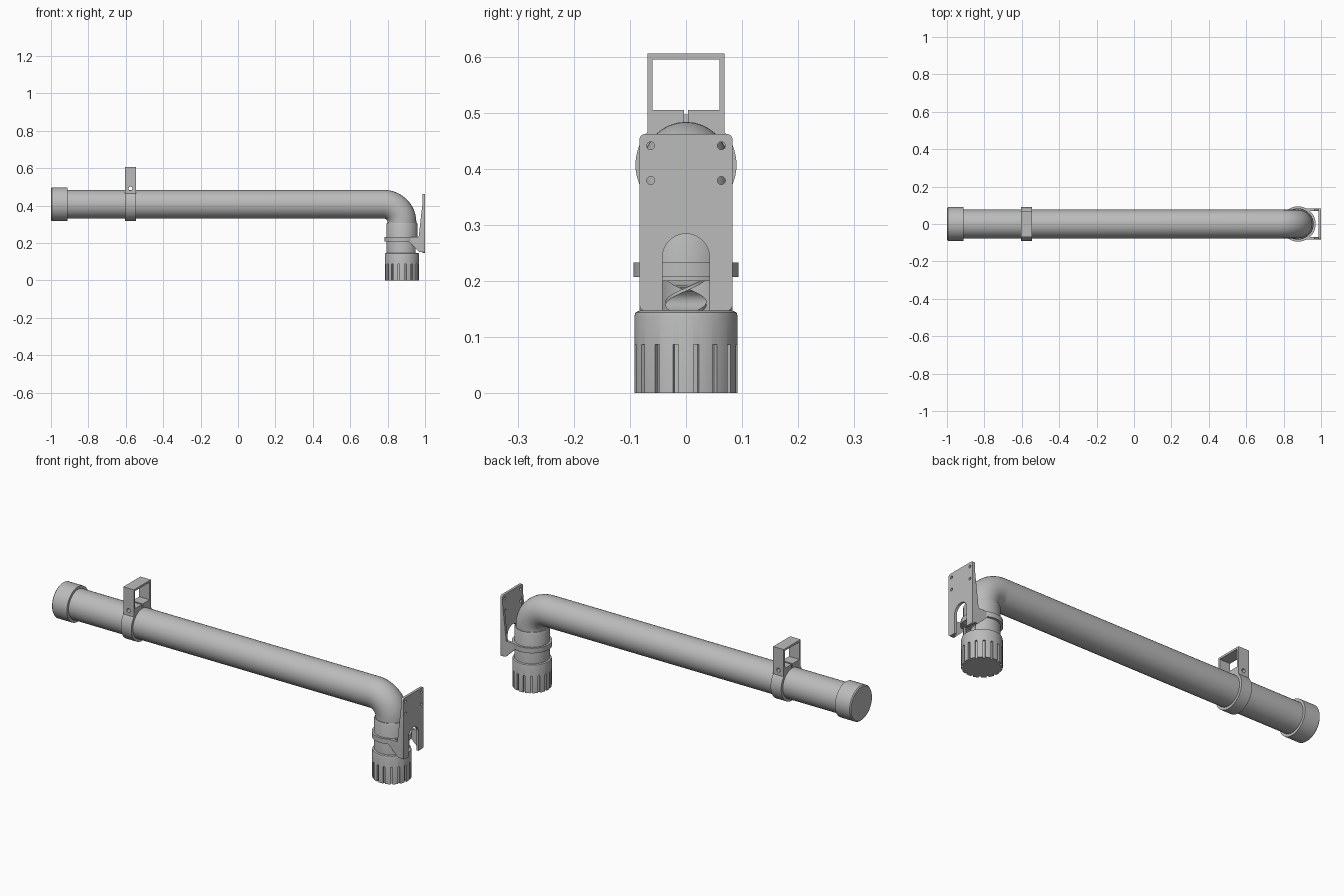
import bpy, bmesh
from math import pi, sin, cos, radians
from mathutils import Matrix, Vector

old = bpy.data.objects.get("Cube")
if old:
    bpy.data.objects.remove(old)

grey = bpy.data.materials.new("grey plastic")
grey.use_nodes = True
grey.diffuse_color = (0.5, 0.5, 0.5, 1)
grey.node_tree.nodes["Principled BSDF"].inputs["Base Color"].default_value = (0.5, 0.5, 0.5, 1)

AX, PZ = 0.877, 0.407          # axis of the drop pipe, height of the long pipe
UP, ALONG = Matrix(), Matrix.Rotation(pi / 2, 4, 'Y')
SIDE = Matrix.Rotation(pi / 2, 4, 'X')


def finish(name, bm, angle=35):
    bmesh.ops.recalc_face_normals(bm, faces=bm.faces)
    mesh = bpy.data.meshes.new(name)
    bm.to_mesh(mesh)
    bm.free()
    ob = bpy.data.objects.new(name, mesh)
    bpy.context.collection.objects.link(ob)
    mesh.materials.append(grey)
    smooth(ob, angle)
    return ob


def smooth(ob, angle=35):
    bpy.ops.object.select_all(action='DESELECT')
    ob.select_set(True)
    bpy.context.view_layer.objects.active = ob
    bpy.ops.object.shade_smooth_by_angle(angle=radians(angle))


def lathe(name, profile, centre, turn=UP, closed=False, steps=64):
    """Spin (radius, height) points round the z axis, then turn and place."""
    bm = bmesh.new()
    vs = [bm.verts.new((r, 0, h)) for r, h in profile]
    es = [bm.edges.new(p) for p in zip(vs, vs[1:] + vs[:1] if closed else vs[1:])]
    bmesh.ops.spin(bm, geom=vs + es, cent=(0, 0, 0), axis=(0, 0, 1),
                   angle=2 * pi, steps=steps, use_merge=True)
    bmesh.ops.remove_doubles(bm, verts=bm.verts, dist=1e-5)
    bm.transform(Matrix.Translation(centre) @ turn)
    return finish(name, bm)


def rod(name, r, length, centre, turn=UP, steps=32):
    h = length / 2
    return lathe(name, [(0, -h), (r, -h), (r, h), (0, h)], centre, turn, steps=steps)


def box(name, lo, hi):
    bm = bmesh.new()
    bmesh.ops.create_cube(bm, size=1)
    lo, hi = Vector(lo), Vector(hi)
    for v in bm.verts:
        v.co = (lo + hi) / 2 + v.co * (hi - lo)
    return finish(name, bm)


def prism(name, outline, vec):
    """Extrude a flat outline of 3D points along vec."""
    bm = bmesh.new()
    f = bm.faces.new([bm.verts.new(p) for p in outline])
    r = bmesh.ops.extrude_face_region(bm, geom=[f])
    bmesh.ops.translate(bm, vec=vec, verts=[g for g in r["geom"] if isinstance(g, bmesh.types.BMVert)])
    return finish(name, bm)


def combine(ob, other, operation='DIFFERENCE'):
    other.hide_render = True
    mod = ob.modifiers.new("bool", 'BOOLEAN')
    mod.operation, mod.solver, mod.object = operation, 'EXACT', other
    bpy.context.view_layer.objects.active = ob
    bpy.ops.object.modifier_apply(modifier=mod.name)
    bpy.data.objects.remove(other)
    smooth(ob)


# Long pipe with its elbow, swept along one path
BEND, PIPE_R = 0.097, 0.0765
path = [(-0.98, PZ)]
path += [(AX - BEND + BEND * sin(a), PZ - BEND + BEND * cos(a))
         for a in (i * pi / 32 for i in range(17))] + [(AX, 0.215)]
curve = bpy.data.curves.new("pipe", 'CURVE')
curve.dimensions = '3D'
curve.bevel_depth, curve.bevel_resolution, curve.use_fill_caps = PIPE_R, 14, True
spline = curve.splines.new('POLY')
spline.points.add(len(path) - 1)
for pt, (x, z) in zip(spline.points, path):
    pt.co = (x, 0, z, 1)
pipe = bpy.data.objects.new("pipe_with_elbow", curve)
bpy.context.collection.objects.link(pipe)
curve.materials.append(grey)
bpy.ops.object.select_all(action='DESELECT')
pipe.select_set(True)
bpy.context.view_layer.objects.active = pipe
bpy.ops.object.convert(target='MESH')
smooth(pipe)

# End cap
lathe("end_cap", [(0, 0), (0.085, 0), (0.09, 0.005), (0.09, 0.088), (0.076, 0.088)],
      (-1, 0, PZ), ALONG)

# Hanging clamp: split ring with a rectangular eye on top
CX, HALF = -0.575, 0.03
clamp = rod("hanging_clamp", 0.09, 2 * HALF, (CX, 0, PZ), ALONG, 64)
combine(clamp, box("eye", (CX - HALF, -0.069, PZ), (CX + HALF, 0.069, 0.605)), 'UNION')
combine(clamp, box("window", (CX - 0.1, -0.06, 0.505), (CX + 0.1, 0.06, 0.595)))
combine(clamp, box("slit", (CX - 0.1, -0.004, 0.45), (CX + 0.1, 0.004, 0.55)))
combine(clamp, rod("bore", 0.0763, 0.2, (CX, 0, PZ), ALONG, 64))
combine(clamp, rod("bolt_hole", 0.01, 0.3, (CX, 0, 0.491), SIDE))

# Socket under the elbow, open on one side below the collar
socket = lathe("outlet_socket", [(0.07, 0.13), (0.083, 0.13), (0.083, 0.3), (0.08, 0.307), (0.07, 0.307)],
               (AX, 0, 0), closed=True)
combine(socket, box("opening", (AX, -0.042, 0.12), (1.1, 0.042, 0.2)))
lathe("collar", [(0.075, 0.207), (0.094, 0.207), (0.094, 0.233), (0.075, 0.233)], (AX, 0, 0), closed=True)

# Twisted vane inside the opening
bm = bmesh.new()
rings = []
for i in range(25):
    t = i / 24
    turn = Matrix.Rotation(t * 1.5 * pi, 4, 'Z')
    rings.append([bm.verts.new(turn @ Vector((x, y, 0)) + Vector((AX + 0.02, 0, 0.135 + 0.075 * t)))
                  for x, y in ((-0.036, -0.007), (0.036, -0.007), (0.036, 0.007), (-0.036, 0.007))])
for a, b in zip(rings, rings[1:]):
    for k in range(4):
        bm.faces.new((a[k], a[k - 1], b[k - 1], b[k]))
bm.faces.new(rings[0])
bm.faces.new(rings[-1])
finish("twisted_vane", bm)

# Screw cap with grip grooves
nut = lathe("screw_cap", [(0, 0), (0.092, 0), (0.092, 0.137), (0.09, 0.144), (0.083, 0.147), (0, 0.147)],
            (AX, 0, 0), steps=96)
GROOVES = 16
for i in range(GROOVES):
    a = (i + 0.5) * 2 * pi / GROOVES
    place = Matrix.Translation((AX, 0, 0)) @ Matrix.Rotation(a, 4, 'Z')
    groove = box("groove", (0.082, -0.005, -0.02), (0.11, 0.005, 0.087))
    groove.data.transform(place)
    combine(nut, groove)
smooth(nut, 30)

# Mounting plate with rounded corners, arch and screw holes
W, LOW, TOP, R = 0.083, 0.147, 0.462, 0.01
corners = [(W - R, TOP - R, 0), (R - W, TOP - R, 1), (R - W, LOW + R, 2), (W - R, LOW + R, 3)]
outline = [(0.987, y + R * cos(q * pi / 2 + s * pi / 8), z + R * sin(q * pi / 2 + s * pi / 8))
           for y, z, q in corners for s in range(5)]
plate = prism("mounting_plate", outline, (0.013, 0, 0))
arch = [(0.85, 0.042, 0.1)] + [(0.85, 0.042 * cos(i * pi / 20), 0.242 + 0.042 * sin(i * pi / 20))
                              for i in range(21)] + [(0.85, -0.042, 0.1)]
combine(plate, prism("arch", arch, (0.3, 0, 0)))
for y in (-0.063, 0.063):
    for z in (0.379, 0.441):
        combine(plate, rod("screw_hole", 0.007, 0.1, (1, y, z), ALONG))

# Tapered side arms joining the plate to the collar
side = [(0.99, 0.152), (0.99, 0.45), (0.985, 0.4), (0.966, 0.233), (0.915, 0.233), (0.915, 0.205), (0.97, 0.152)]
for label, y in (("left", 0.07), ("right", -0.083)):
    arm = prism(label + "_arm", [(x, y, z) for x, z in side], (0, 0.013, 0))
    combine(arm, rod("fit", 0.08, 0.5, (AX, 0, 0.25), UP, 64))
